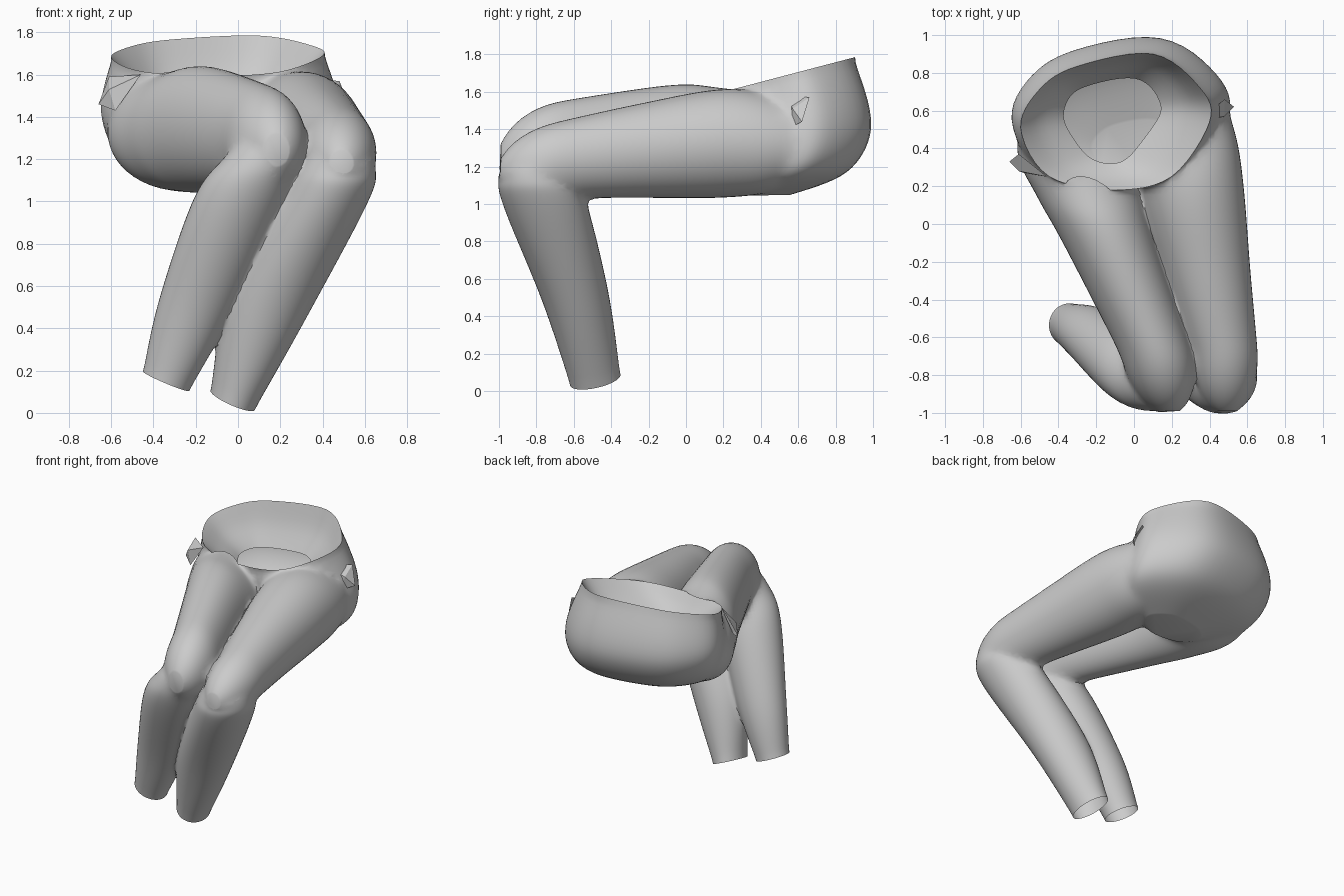
import bpy, bmesh, math
from mathutils import Vector

if "Cube" in bpy.data.objects:
    bpy.data.objects.remove(bpy.data.objects["Cube"])

cloth = bpy.data.materials.new("grey cloth")
cloth.use_nodes = True
GREY = (0.6, 0.6, 0.6, 1)
cloth.diffuse_color = GREY
cloth.node_tree.nodes["Principled BSDF"].inputs["Base Color"].default_value = GREY
SIDES = 48


def spline(points, steps, closed=False):
    """Catmull-Rom through points of any dimension."""
    p = [Vector(q) for q in points]
    n = len(p)
    at = (lambda i: p[i % n]) if closed else (lambda i: p[max(0, min(n - 1, i))])
    out = []
    for i in range(n if closed else n - 1):
        a, b, c, d = (at(i + k) for k in (-1, 0, 1, 2))
        for s in range(steps):
            t = s / steps
            out.append(b + (c - a) * (t / 2) + (a * 2 - b * 5 + c * 4 - d) * (t * t / 2)
                       + (b * 3 - a - c * 3 + d) * (t ** 3 / 2))
    return out if closed else out + [p[-1]]


def make_object(name, bm):
    mesh = bpy.data.meshes.new(name)
    bm.to_mesh(mesh)
    bm.free()
    mesh.materials.append(cloth)
    obj = bpy.data.objects.new(name, mesh)
    bpy.context.collection.objects.link(obj)
    return obj


def loft(name, rings, caps=True, open_end=None):
    """Skin rings of points; the cap that will be opened later gets slot 1."""
    bm = bmesh.new()
    rows = [[bm.verts.new(p) for p in ring] for ring in rings]
    n = len(rows[0])
    for a, b in zip(rows, rows[1:]):
        for i in range(n):
            j = (i + 1) % n
            bm.faces.new((a[i], a[j], b[j], b[i]))
    if caps:
        for k in (0, -1):
            cap = bm.faces.new(rows[k])
            cap.material_index = 1 if k == open_end else 0
    bmesh.ops.recalc_face_normals(bm, faces=bm.faces)
    obj = make_object(name, bm)
    if caps:
        obj.data.materials.append(cloth)
    return obj


def oval(lo_u, hi_u, lo_v, hi_v, scale=1):
    for i in range(SIDES):
        a = math.tau * i / SIDES
        yield ((lo_u + hi_u) / 2 + (hi_u - lo_u) / 2 * scale * math.cos(a),
               (lo_v + hi_v) / 2 + (hi_v - lo_v) / 2 * scale * math.sin(a))


def thigh(name, sections, drift_x, drift_z):
    """Sections hold y, x from, x to, z from, z to; a dome makes the knee."""
    rings = [[(u, s[0], v) for u, v in oval(*s[1:])] for s in spline(sections, 10)]
    y, *box = sections[-1]
    for k in range(1, 10):
        a = k / 10 * math.pi / 2
        t = math.sin(a)
        rings.append([(u + t * drift_x, y - .31 * t, v + t * drift_z)
                      for u, v in oval(*box, math.cos(a))])
    return loft(name, rings)


def shin(name, sections, tilt_x, tilt_y):
    """Sections hold z, x from, x to, y from, y to; the hem is slanted."""
    rings = []
    secs = spline(sections, 10)
    for k, s in enumerate(secs):
        w = (k / (len(secs) - 1)) ** 2
        cx, cy = (s[1] + s[2]) / 2, (s[3] + s[4]) / 2
        rings.append([(u, v, s[0] + w * (tilt_x * (u - cx) + tilt_y * (v - cy)))
                      for u, v in oval(*s[1:])])
    return loft(name, rings, open_end=-1)


# Waist outline in a unit box, blunt at the back and leaning to one side
unit = spline([(0, .45), (.1, .74), (.3, .91), (.7, 1), (.95, .75), (1, .5),
               (.8, .1), (.5, 0), (.15, .1)], 6, closed=True)


def waist_ring(z, x0, x1, y0, y1, pinch=0):
    """Pinch narrows the ring towards the front."""
    tilt = max(0, .7 * (z - 1.42))
    return [((x0 + x1) / 2 + (p.x - .5) * (x1 - x0) * (1 - pinch * (1 - p.y)),
             y0 + p.y * (y1 - y0), z + tilt * (p.y - .5)) for p in unit]


# Seat: a bowl under the slanted waist
seat = [(1.69, -.6, .4, .18, .9), (1.42, -.66, .49, .2, 1),
        (1.17, -.53, .48, .2, .87), (1.04, -.2, .22, .28, .53)]
trousers = loft("trousers", [waist_ring(*s) for s in spline(seat, 9)], open_end=0)

# Thighs, growing out of the seat
right_thigh = thigh("right_thigh", [
    (.7, -.5, -.1, 1.2, 1.46), (.4, -.625, -.02, 1.07, 1.58), (.15, -.52, .04, 1.04, 1.63),
    (-.1, -.38, .11, 1.04, 1.64), (-.7, -.07, .32, 1.05, 1.55)], .06, -.06)
left_thigh = thigh("left_thigh", [
    (.75, .13, .44, 1.2, 1.45), (.48, .06, .54, 1.07, 1.57), (.2, .02, .585, 1.03, 1.62),
    (-.25, .15, .62, 1.03, 1.54), (-.7, .3, .66, 1.03, 1.44)], .01, -.06)

# Shins
right_shin = shin("right_shin", [
    (1.34, .06, .28, -.93, -.74), (1.2, -.07, .31, -.99, -.64), (1, -.21, .22, -.96, -.55),
    (.5, -.375, -.03, -.76, -.44), (.15, -.45, -.23, -.65, -.42)], -.42, .1)
left_shin = shin("left_shin", [
    (1.3, .38, .6, -.93, -.74), (1.15, .29, .655, -1, -.62), (1, .21, .61, -.98, -.53),
    (.5, -.05, .33, -.77, -.41), (.06, -.13, .08, -.62, -.35)], -.42, .2)

# Sew everything together
parts = (right_thigh, left_thigh, right_shin, left_shin)
for part in parts:
    mod = trousers.modifiers.new(part.name, "BOOLEAN")
    mod.operation = "UNION"
    mod.solver = "EXACT"
    mod.object = part
depsgraph = bpy.context.evaluated_depsgraph_get()
sewn = bpy.data.meshes.new_from_object(trousers.evaluated_get(depsgraph))
trousers.modifiers.clear()
trousers.data = sewn
for part in parts:
    bpy.data.objects.remove(part)

# Open the waist and both hems, then soften the seams
bm = bmesh.new()
bm.from_mesh(sewn)
bmesh.ops.delete(bm, geom=[f for f in bm.faces if f.material_index == 1], context="FACES")
bmesh.ops.remove_doubles(bm, verts=bm.verts, dist=.006)
for _ in range(8):
    bmesh.ops.smooth_vert(bm, verts=[v for v in bm.verts if not v.is_boundary], factor=.5,
                          use_axis_x=True, use_axis_y=True, use_axis_z=True)
bm.to_mesh(sewn)
bm.free()
sewn.materials.clear()
sewn.materials.append(cloth)

# Inner facing sloping down from the waist edge, narrowing to the crotch
facing = loft("waist_facing", [waist_ring(*s) for s in spline(
    [(*seat[0], 0), (1.57, -.54, .32, .24, .85, .2), (1.46, -.45, .2, .32, .77, .5)], 4)],
    caps=False)


# Crumpled cloth flaps at both hips: a folded fan around a peak
def hip_flap(name, side, centre):
    bm = bmesh.new()
    peak, *rim = [bm.verts.new(Vector(centre) + Vector((side * x, y, z))) for x, y, z in (
        (.03, -.03, .01), (-.12, -.06, .08), (.03, .06, .07), (.08, .02, -.06), (0, -.04, -.09))]
    for a, b in zip(rim, rim[1:] + rim[:1]):
        bm.faces.new((peak, a, b))
    make_object(name, bm)


hip_flap("right_hip_flap", -1, (-.58, .31, 1.52))
hip_flap("left_hip_flap", 1, (.45, .6, 1.5))

# Smooth shading that keeps the creases
bpy.ops.object.select_all(action="DESELECT")
for obj in (trousers, facing):
    obj.select_set(True)
bpy.context.view_layer.objects.active = trousers
bpy.ops.object.shade_smooth_by_angle(angle=math.radians(50))
